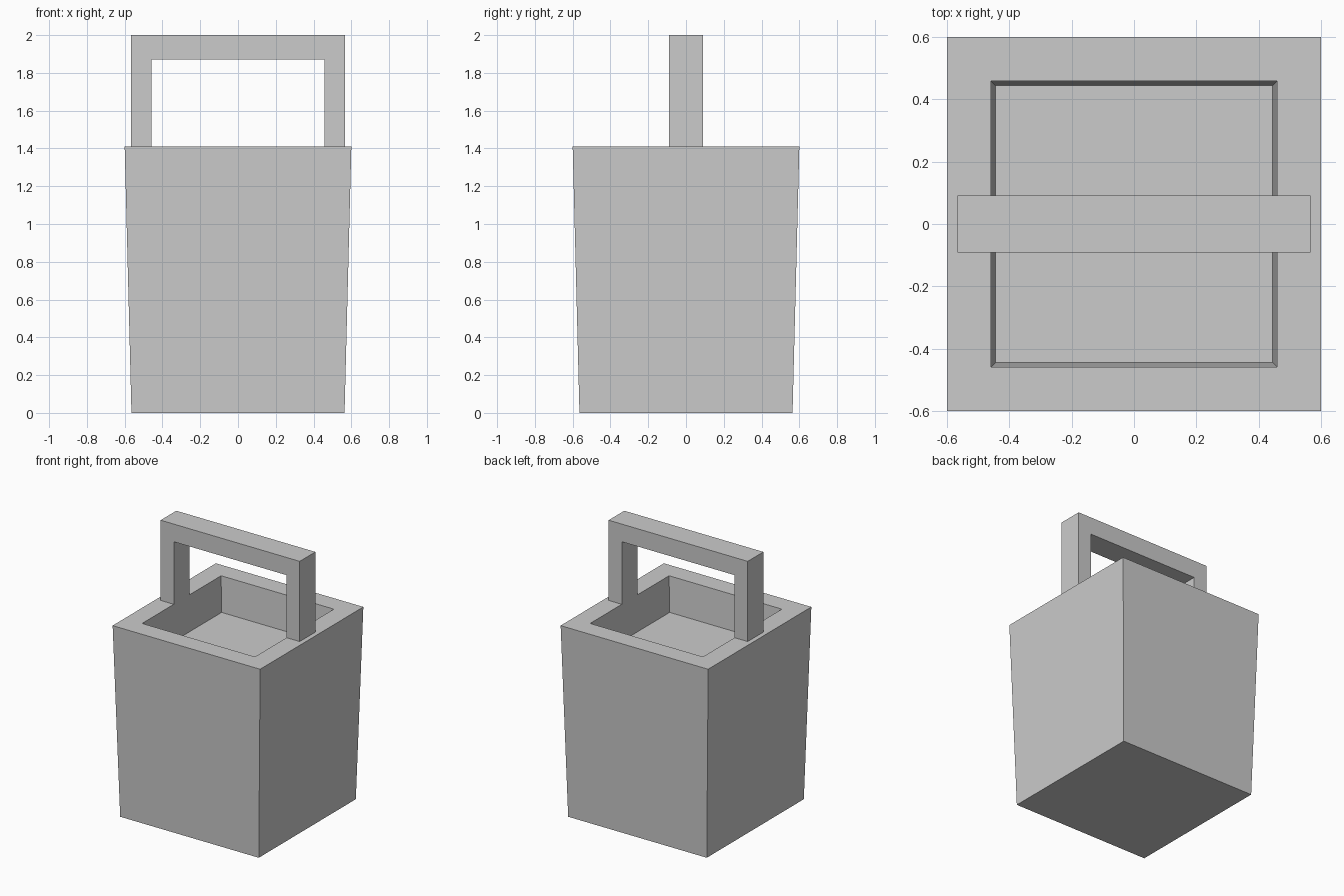
import bpy, bmesh

if "Cube" in bpy.data.objects:
    bpy.data.objects.remove(bpy.data.objects["Cube"])

BASE, RIM, OPEN, FLOOR = 0.564, 0.6, 0.459, 0.444   # half widths
RIM_Z, FLOOR_Z, TOP_Z = 1.41, 1.15, 2.0


def new_object(name, bm):
    bmesh.ops.recalc_face_normals(bm, faces=bm.faces)
    mesh = bpy.data.meshes.new(name)
    bm.to_mesh(mesh)
    bm.free()
    obj = bpy.data.objects.new(name, mesh)
    bpy.context.collection.objects.link(obj)
    return obj


def square_loft(name, rings):
    """Join square rings of (half width, z) and cap both ends."""
    bm = bmesh.new()
    loops = [[bm.verts.new((sx * h, sy * h, z))
              for sx, sy in ((-1, -1), (1, -1), (1, 1), (-1, 1))]
             for h, z in rings]
    for a, b in zip(loops, loops[1:]):
        for i in range(4):
            j = (i + 1) % 4
            bm.faces.new((a[i], a[j], b[j], b[i]))
    bm.faces.new(loops[0])
    bm.faces.new(loops[-1])
    return new_object(name, bm)


def extruded_profile(name, points, half_depth):
    """Extrude an x-z outline along y."""
    bm = bmesh.new()
    face = bm.faces.new([bm.verts.new((x, -half_depth, z)) for x, z in points])
    out = bmesh.ops.extrude_face_region(bm, geom=[face], use_keep_orig=True)
    verts = [v for v in out["geom"] if isinstance(v, bmesh.types.BMVert)]
    bmesh.ops.translate(bm, verts=verts, vec=(0, 2 * half_depth, 0))
    return new_object(name, bm)


# Tapered bucket with a thick rim and a shallow recess
square_loft("bucket_body", [(BASE, 0), (RIM, RIM_Z), (OPEN, RIM_Z), (FLOOR, FLOOR_Z)])

# Square arch handle standing on the rim
half = [(0.566, RIM_Z), (0.566, TOP_Z)]
inner = [(0.457, 1.87), (0.457, RIM_Z)]
outline = [(-x, z) for x, z in half] + half[::-1] + inner[::-1] + [(-x, z) for x, z in inner]
extruded_profile("handle", outline, 0.091)
